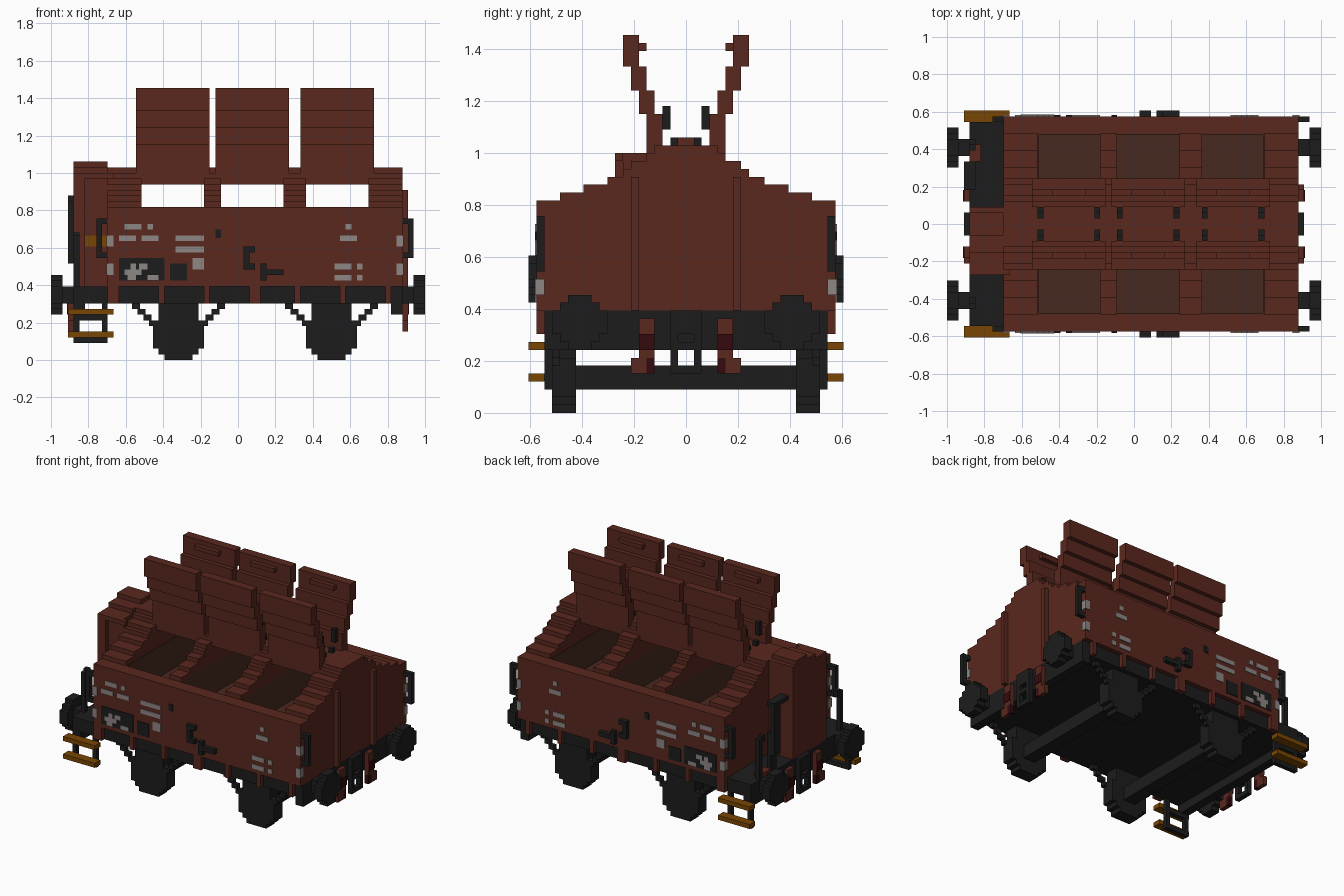
import bpy
import bmesh

UNIT = 2 / 66  # edge of one building block

default_cube = bpy.data.objects.get("Cube")
if default_cube:
    bpy.data.objects.remove(default_cube, do_unlink=True)


def material(name, red, green, blue):
    mat = bpy.data.materials.new(name)
    mat.use_nodes = True
    color = (red, green, blue, 1)
    mat.diffuse_color = color
    shader = next(n for n in mat.node_tree.nodes if n.type == "BSDF_PRINCIPLED")
    shader.inputs["Base Color"].default_value = color
    shader.inputs["Roughness"].default_value = 0.9
    return mat


rust = material("rust brown paint", .1, .021, .013)
lining = material("dark brown lining", .064, .022, .014)
black = material("black iron", .012, .012, .012)
ochre = material("ochre wood", .19, .06, .001)
grey = material("pale grey marking", .27, .24, .23)
maroon = material("dark maroon hose", .035, .003, .004)


def part(name, mat, boxes, mirror=""):
    """Join boxes (x range, y range, z range in blocks) into one part."""
    bm = bmesh.new()
    for xs, ys, zs in boxes:
        corners = bmesh.ops.create_cube(bm, size=1)["verts"]
        for vert in corners:
            for axis, span in enumerate((xs, ys, zs)):
                vert.co[axis] = span[vert.co[axis] > 0] * UNIT
    mesh = bpy.data.meshes.new(name)
    bm.to_mesh(mesh)
    bm.free()
    mesh.materials.append(mat)
    obj = bpy.data.objects.new(name, mesh)
    bpy.context.collection.objects.link(obj)
    if mirror:
        mod = obj.modifiers.new("mirror", "MIRROR")
        mod.use_axis = ("x" in mirror, "y" in mirror, False)
        mod.use_mirror_merge = False


def sym(half):
    return (-half, half)


def around(center, half):
    return (center - half, center + half)


BODY = (-23, 29)
OPENINGS = [(-17, -6), (-3, 8), (12, 23)]
ROOF_STEPS = [16, 13, 10, 8, 7, 5, 4]  # half width of each roof layer above the walls
WALL_TOP = 27
FLOOR = 20

# Hopper walls, lined inside
part("side_wall", rust, [(BODY, (16, 19), (13, WALL_TOP))], "y")
edges = [BODY[0]] + [x for hole in OPENINGS for x in hole] + [BODY[1]]
ribs = list(zip(edges[::2], edges[1::2]))
part("end_wall", rust, [(span, sym(16), (13, WALL_TOP)) for span in (ribs[0], ribs[-1])])
part("bulkhead", lining, [(span, sym(16), (13, WALL_TOP)) for span in ribs[1:-1]])
part("hopper_floor", lining, [(hole, sym(16), (13, FLOOR)) for hole in OPENINGS])
part("hopper_lining", lining,
     [(hole, (15.8, 16), (FLOOR, WALL_TOP - .1)) for hole in OPENINGS], "y")
part("end_lining", lining,
     [((x, x + .2), sym(16), (FLOOR, WALL_TOP - .1)) for x in (-17, 22.8)])

# Stepped roof beams, and the narrow ridge that carries the hatches
part("roof_beam", rust,
     [(span, sym(half), (WALL_TOP + i, WALL_TOP + i + 1))
      for span in ribs for i, half in enumerate(ROOF_STEPS)])
part("roof_ridge", rust,
     [(hole, sym(half), zs) for hole in OPENINGS
      for half, zs in ((5, (31, 33)), (4, (33, 34)))])

# Opened hatch lids, with handles and hinges
LIDS = [(-18, -5), (-4, 9), (11, 24)]
LID_HEIGHTS = [33, 38, 41, 44, 48]
part("hatch_lid", rust,
     [(span, (3 + i, 5 + i), LID_HEIGHTS[i:i + 2]) for span in LIDS for i in range(4)], "y")
part("lid_handle", rust,
     [(around(sum(span) / 2, 3), (5, 6), (46, 47)) for span in LIDS], "y")
part("lid_hinge", black,
     [((x, x + 1), (2, 3), (36, 39)) for a, b in OPENINGS for x in (a, b - 1)], "y")
part("ridge_hinge", black,
     [((x, x + 1), (1, 2), (34, 35)) for a, b in OPENINGS for x in (a, b - 1)], "y")

# End ribs, and the framed equipment housing over the platform
part("end_rib", rust, [((29, 30), (6, 7), (13, 30))], "y")
part("equipment_housing", rust, [
    ((-29, -23), (-8, 3), (13, 33)),
    ((-29, -23), (-5, 3), (33, 34)),
    ((-29, -23), sym(2), (34, 35)),
])
part("housing_frame", rust, [
    ((-29, -27), (-9, -8), (13, 33)),
    ((-27, -22), (-9, -8), (32, 33)),
])
part("housing_label", ochre, [((-27, -23), (-8.2, -8), (20, 22))])

# Underframe
part("underframe", black, [((-29, 29), sym(18), (10, 13))])
part("buffer_beam", black, [((27, 29), (0, 18), (8, 13))], "xy")
part("frame_rib", rust,
     [(span, (18, 19), (10, 13)) for span in
      ((-23, -21), (-14, -13), (-6, -5), (2, 4), (10, 11), (18, 19), (26, 27))], "y")

# Buffers
part("buffer_stem", black, [((29, 31), (12, 15), (10, 13))], "xy")
part("buffer_disc", black,
     [((31, 33), around(13.5, w), around(11.5, h))
      for w, h in ((3.5, 1.5), (2.5, 2.5), (1.5, 3.5))], "xy")

# Wheels, axles and stepped spring braces
AXLES = (-10.5, 16.5)
WHEEL_LAYERS = [(0, 1, 2.5), (1, 2, 3.5), (2, 7, 4.5), (7, 10, 3.5)]
part("wheel", black,
     [(around(c, half), (14, 17), (low, high))
      for c in AXLES for low, high, half in WHEEL_LAYERS], "y")
part("axle", black, [(around(c, 1.5), sym(14), (3, 6)) for c in AXLES])
part("spring_brace", black,
     [(around(c + side * (7.5 - i), .7), (16, 17), (9 - i, 10 - i))
      for c in AXLES for side in (-1, 1) for i in range(4)], "y")

# Coupling and brake hoses
part("coupling", black, [
    ((29, 30), (1, 2), (5, 13)),
    ((29, 30), (0, 1), (5, 6)),
    ((29, 30), (0, 1), (8, 9)),
    ((29, 30), (0, 1), (10, 13)),
], "xy")
part("brake_hose", rust, [
    ((29, 30), (4, 6), (7, 12)),
    ((29, 30), (5, 7), (5, 7)),
], "xy")
part("hose_end", maroon, [
    ((29, 30), (4, 5), (5, 7)),
    ((30, 30.2), (4, 6), (8, 10)),
], "xy")

# Boarding steps
part("step_tread", ochre, [((-30, -22), (18, 20), (z, z + 1)) for z in (4, 8)], "y")
part("step_frame", black,
     [((x, x + 1), (17, 18), (3, 10)) for x in (-29, -24)]
     + [((-29, -23), (17, 18), (z, z + 1)) for z in (3, 7)], "y")

# Handrails
for name, rail, mount in (("corner_rail", (30, 31), (29, 30)),
                          ("platform_rail", (-25, -24), (-24, -23))):
    part(name, black, [(rail, (18, 19), (18, 25))]
         + [(mount, (18, 19), (z, z + 1)) for z in (18, 24)], "y")
part("platform_post", black, [
    ((-29, -28), (14, 15), (13, 22)),
    ((-29, -28), (13, 14), (21, 22.5)),
], "y")
part("tall_handrail", black, [
    ((-30, -29), (9, 11), (17, 29)),
    ((-29, -28), (9, 11), (13, 22)),
    ((-30, -28), (6, 11), (28, 29)),
])
part("platform_pedal", rust, [((-29, -27), (11, 14), (13, 14))])

# Side levers
part("discharge_lever", black,
     [((1, 2), (19, 20), (16, 20))]
     + [((2, 3), (19, 20), (z, z + 1)) for z in (16, 19)], "y")
part("brake_lever", black, [
    ((4, 5), (19, 20), (14, 17)),
    ((5, 8), (19, 20), (15, 16)),
], "y")


# Painted plates on the sides: rows of (height, x spans), one block tall
def plates(name, mat, rows, depth, tall=1):
    part(name, mat, [(span, (19, 19 + depth), (z, z + tall))
                     for z, spans in rows.items() for span in spans], "y")


plates("side_marking", grey, {
    23: [(-20, -17), (-16, -15), (19, 20)],
    21: [(-21, -18), (-17, -14), (-11, -6), (18, 21)],
    19: [(-11, -6)],
    17: [(-8, -6)],
    16: [(-8, -6), (17, 20), (21, 22)],
    14: [(17, 20), (21, 22)],
}, .2)
plates("dark_panel", black, {14: [(-21, -13)]}, .2, 4)
plates("small_dark_panel", black, {14: [(-12, -9)]}, .2, 3)
plates("dark_spot", black, {21.5: [(-4, -3)]}, .2, 1.5)
plates("panel_scribble", grey, {
    14: [(-19.5, -18), (-16, -14)],
    15: [(-20, -17)],
    16: [(-19, -18), (-17.5, -16)],
}, .3)
part("corner_marking", grey,
     [(span, (18, 19.2), (z, z + 2))
      for span in ((28, 29.2), (-23.2, -22)) for z in (15, 20)], "y")
